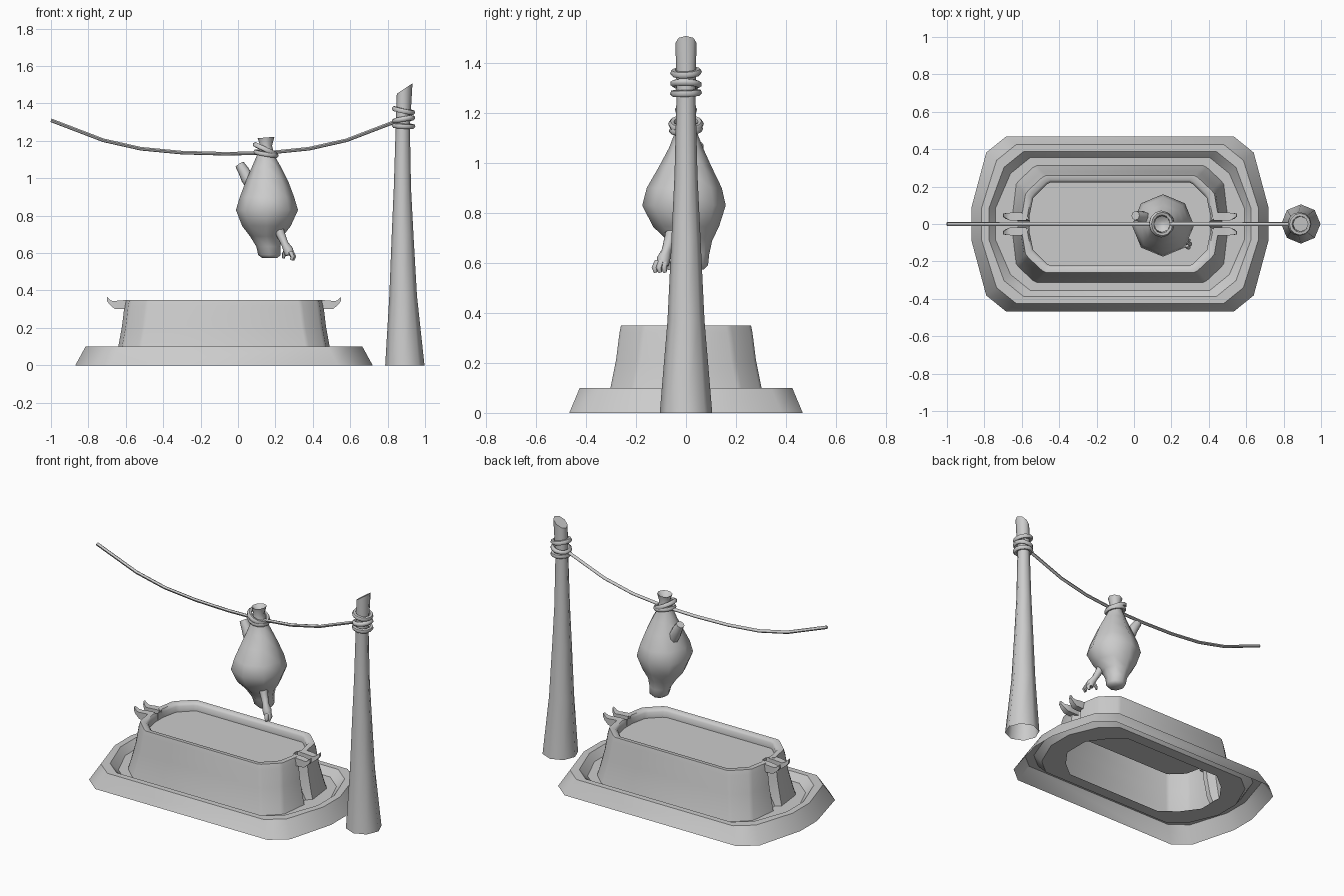
import bpy, bmesh
from math import sin, cos, pi, radians
from mathutils import Vector, Matrix

if "Cube" in bpy.data.objects:
    bpy.data.objects.remove(bpy.data.objects["Cube"])

CX = -0.075  # trough centre in x


def finish(name, bm, angle=50):
    bmesh.ops.recalc_face_normals(bm, faces=bm.faces)
    me = bpy.data.meshes.new(name)
    bm.to_mesh(me)
    bm.free()
    ob = bpy.data.objects.new(name, me)
    bpy.context.collection.objects.link(ob)
    bpy.ops.object.select_all(action='DESELECT')
    ob.select_set(True)
    bpy.context.view_layer.objects.active = ob
    bpy.ops.object.shade_smooth_by_angle(angle=radians(angle))
    return ob


def loft(bm, rings, cap0=False, cap1=False, wrap=False):
    """Bridge equal-sized closed rings of points."""
    vs = [[bm.verts.new(p) for p in r] for r in rings]
    n = len(vs[0])
    pairs = list(zip(vs, vs[1:])) + ([(vs[-1], vs[0])] if wrap else [])
    for a, b in pairs:
        for i in range(n):
            j = (i + 1) % n
            bm.faces.new((a[i], a[j], b[j], b[i]))
    if cap0:
        bm.faces.new(vs[0][::-1])
    if cap1:
        bm.faces.new(vs[-1])


def tube(bm, pts, radii, sides=6, closed=False):
    """Sweep a round section along a path."""
    pts = [Vector(p) for p in pts]
    n = len(pts)
    rings, side, prev = [], None, None
    for i, p in enumerate(pts):
        if closed:
            t = (pts[(i + 1) % n] - pts[i - 1]).normalized()
        else:
            t = (pts[min(i + 1, n - 1)] - pts[max(i - 1, 0)]).normalized()
        side = t.orthogonal().normalized() if side is None else prev.rotation_difference(t) @ side
        prev = t
        other = t.cross(side)
        r = radii[i] if isinstance(radii, (list, tuple)) else radii
        rings.append([p + r * (cos(2 * pi * k / sides) * side + sin(2 * pi * k / sides) * other)
                      for k in range(sides)])
    loft(bm, rings, not closed, not closed, closed)


def rope_ring(bm, c, r, tube_r, tilt_y, tilt_x=0, n=12):
    m = Matrix.Rotation(radians(tilt_y), 3, 'Y') @ Matrix.Rotation(radians(tilt_x), 3, 'X')
    pts = [Vector(c) + m @ Vector((r * cos(2 * pi * i / n), r * sin(2 * pi * i / n), 0)) for i in range(n)]
    tube(bm, pts, tube_r, 6, True)


def outline(quad, z):
    """Mirror a quarter outline (end to side) into a full closed ring."""
    q = quad + [(-x, y) for x, y in reversed(quad)]
    q += [(-x, -y) for x, y in q]
    return [(CX + x, y, z) for x, y in q]


# Tray: chamfered elongated plinth with a sunken floor
def tray_ring(hx, hy, z):
    return outline([(hx, 0.085), (hx - 0.08, hy - 0.085), (hx - 0.185, hy)], z)


bm = bmesh.new()
loft(bm, [tray_ring(*a) for a in ((0.795, 0.467, 0), (0.74, 0.425, 0.1), (0.70, 0.388, 0.1),
                                  (0.665, 0.355, 0.055), (0.535, 0.28, 0.055))])
finish("tray", bm, 40)


# Basin: flared wall, split at both ends, with a flat filling below the rim
def basin_ring(hx, hy, ch, notch, z):
    return outline([(hx - notch, 0.016), (hx, 0.042), (hx - 0.02, hy - ch),
                    (hx - 0.035, hy - ch * 0.8), (hx - ch - 0.01, hy - 0.01), (hx - ch - 0.03, hy)], z)


bm = bmesh.new()
loft(bm, [basin_ring(*a) for a in (
    (0.575, 0.312, 0.10, 0.03, 0.055), (0.565, 0.302, 0.10, 0.045, 0.10),
    (0.545, 0.28, 0.10, 0.05, 0.21), (0.532, 0.266, 0.10, 0.05, 0.32),
    (0.525, 0.26, 0.10, 0.045, 0.35), (0.495, 0.235, 0.09, 0.012, 0.35),
    (0.484, 0.223, 0.085, 0, 0.335), (0.484, 0.223, 0.085, 0, 0.30))], cap1=True)
finish("basin", bm, 50)

# Curled tabs on both sides of each split
bm = bmesh.new()
sections = [(0.50, 0.30, 0.50, 0.35, 0.018, 0.062), (0.56, 0.30, 0.555, 0.347, 0.018, 0.062),
            (0.585, 0.302, 0.59, 0.343, 0.020, 0.060), (0.612, 0.325, 0.605, 0.347, 0.028, 0.058),
            (0.626, 0.345, 0.624, 0.366, 0.040, 0.055)]
for sx in (-1, 1):
    for sy in (-1, 1):
        loft(bm, [[(CX + sx * x0, sy * y0, z0), (CX + sx * x0, sy * y1, z0),
                   (CX + sx * x1, sy * y1, z1), (CX + sx * x1, sy * y0, z1)]
                  for x0, z0, x1, z1, y0, y1 in sections], True, True)
finish("rim_tabs", bm, 40)


# Post: tapering eight-sided pole, slanted cut at the top
def post_ring(cx, r, z, slant=0):
    return [(cx + r * cos(pi * (2 * k) / 8), r * sin(pi * (2 * k) / 8),
             z + slant * cos(pi * (2 * k) / 8)) for k in range(8)]


bm = bmesh.new()
loft(bm, [post_ring(*a) for a in ((0.892, 0.105, 0), (0.883, 0.074, 0.37), (0.88, 0.058, 0.70),
                                  (0.879, 0.046, 0.95), (0.881, 0.038, 1.27),
                                  (0.891, 0.042, 1.48, 0.028))], cap1=True)
finish("post", bm, 50)

# Rope wraps on the post
bm = bmesh.new()
for z, ty, tx in ((1.28, 3, 2), (1.315, -10, -2), (1.362, 12, 3)):
    rope_ring(bm, (0.885, 0, z), 0.050, 0.014, ty, tx)
finish("post_wraps", bm, 60)

# Sagging rope
bm = bmesh.new()
tube(bm, [(x, 0, z) for x, z in ((-1, 1.31), (-0.72, 1.203), (-0.52, 1.158), (-0.3, 1.137), (-0.07, 1.131),
                                 (0.15, 1.135), (0.38, 1.158), (0.58, 1.203), (0.86, 1.31))], 0.010, 6)
finish("rope", bm, 60)


# Hanging body: rings of (cx, cy, rx, ry, z)
def body_ring(cx, cy, rx, ry, z, slant=0):
    return [(cx + rx * cos(pi * k / 4), cy + ry * sin(pi * k / 4), z + slant * cos(pi * k / 4))
            for k in range(8)]


bm = bmesh.new()
loft(bm, [body_ring(*a) for a in (
    (0.15, 0, 0.018, 0.018, 1.195), (0.15, 0, 0.045, 0.045, 1.218, 0.004), (0.15, 0, 0.032, 0.035, 1.175),
    (0.148, 0, 0.048, 0.045, 1.12), (0.152, 0, 0.078, 0.068, 1.06), (0.155, -0.003, 0.113, 0.105, 0.985),
    (0.155, -0.007, 0.145, 0.150, 0.90), (0.155, -0.008, 0.166, 0.167, 0.83), (0.152, 0, 0.130, 0.132, 0.745),
    (0.152, 0.015, 0.088, 0.09, 0.69), (0.162, 0.025, 0.064, 0.068, 0.635),
    (0.168, 0.028, 0.060, 0.060, 0.59), (0.17, 0.028, 0.040, 0.042, 0.573))], True, True)
finish("hanging_body", bm, 75)

# Short limb stump
bm = bmesh.new()
tube(bm, [(0.09, 0.02, 0.93), (0.05, 0.035, 1.0), (0.03, 0.04, 1.04), (0.008, 0.045, 1.075)],
     [0.03, 0.034, 0.030, 0.025], 8)
finish("limb_stump", bm, 60)

# Dangling arm with a small hand
bm = bmesh.new()
tube(bm, [(0.20, -0.045, 0.78), (0.228, -0.062, 0.70), (0.25, -0.078, 0.65), (0.27, -0.09, 0.615), (0.275, -0.093, 0.59)],
     [0.03, 0.024, 0.019, 0.027, 0.022], 8)
for dx, dy in ((0.012, -0.026), (0.02, -0.008), (0.012, 0.012)):
    tube(bm, [(0.274 + dx * 0.6, -0.095 + dy * 0.7, 0.605), (0.28 + dx, -0.10 + dy, 0.58),
              (0.274 + dx, -0.096 + dy, 0.563)], [0.013, 0.012, 0.008], 6)
tube(bm, [(0.262, -0.085, 0.62), (0.246, -0.07, 0.595), (0.243, -0.066, 0.572)], [0.013, 0.011, 0.007], 6)
finish("arm", bm, 60)

# Rope loops around the neck
bm = bmesh.new()
rope_ring(bm, (0.145, 0, 1.155), 0.058, 0.014, 25)
rope_ring(bm, (0.15, 0, 1.132), 0.056, 0.013, 10, 4)
finish("neck_loops", bm, 60)
